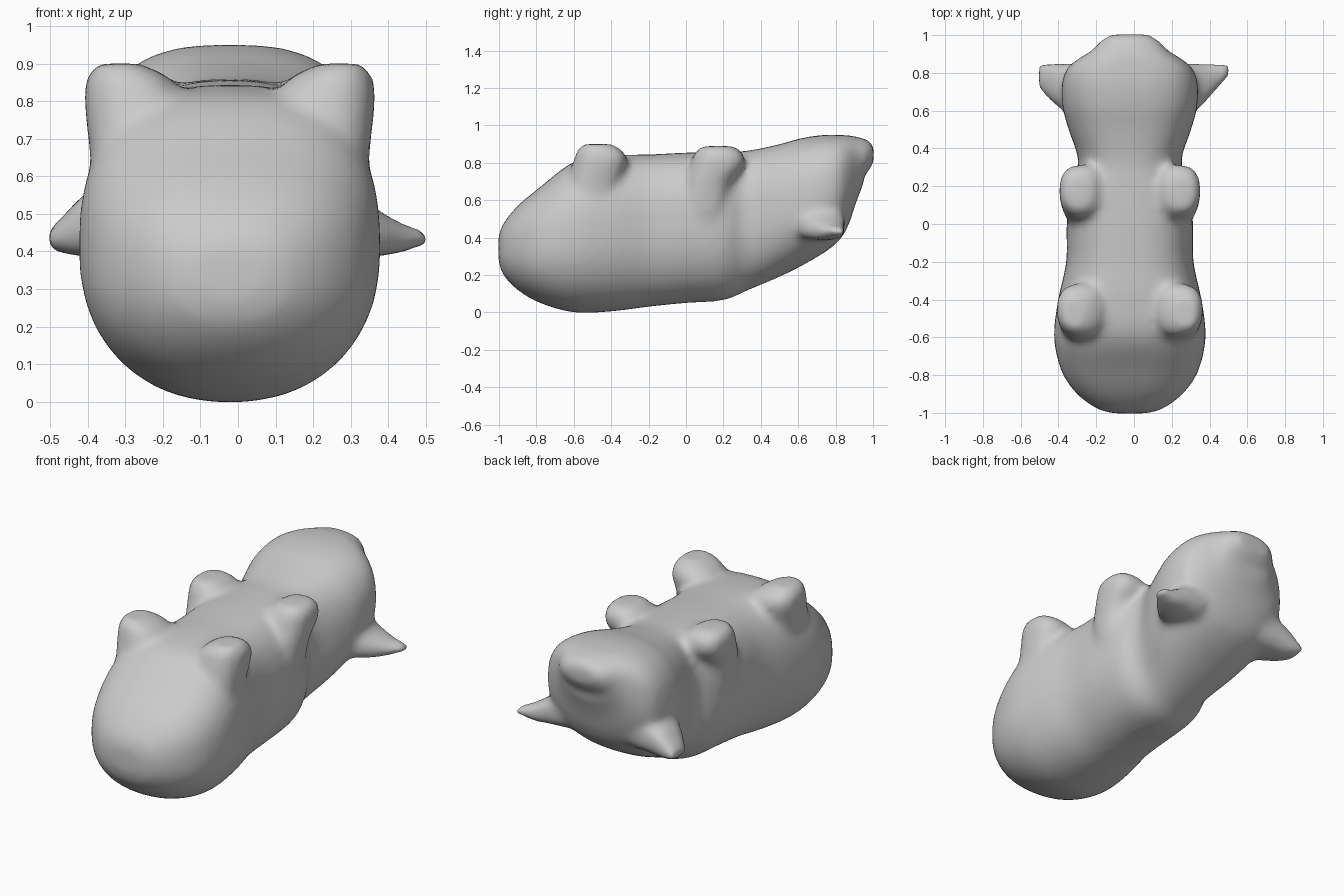
import bpy, bmesh, math
from mathutils import Vector

if "Cube" in bpy.data.objects:
    bpy.data.objects.remove(bpy.data.objects["Cube"], do_unlink=True)

X, Y, Z = Vector((1, 0, 0)), Vector((0, 1, 0)), Vector((0, 0, 1))
MID = -0.022  # the body sits slightly off centre because of the uneven ears


def loft(bm, rings, u, v, power, upper_power, sides=40):
    """Skin a closed tube through rings of (centre, half size on u, half size on v).
    The powers set how boxy the lower and upper halves of each ring are."""
    loops = []
    for centre, a, b in rings:
        loop = []
        for i in range(sides):
            t = math.tau * i / sides
            c, s = math.cos(t), math.sin(t)
            e = 2 / (upper_power if s > 0 else power)
            p = Vector(centre) + u * a * math.copysign(abs(c) ** e, c)
            loop.append(bm.verts.new(p + v * b * math.copysign(abs(s) ** e, s)))
        loops.append(loop)
    for low, high in zip(loops, loops[1:]):
        for i in range(sides):
            j = (i + 1) % sides
            bm.faces.new((low[i], low[j], high[j], high[i]))
    bm.faces.new(loops[0])
    bm.faces.new(loops[-1])


def smooth_path(points, steps=4):
    """Catmull-Rom interpolation through tuples of numbers."""
    padded = [points[0], *points, points[-1]]
    result = []
    for p, q, r, s in zip(padded, padded[1:], padded[2:], padded[3:]):
        for k in range(steps):
            t = k / steps
            result.append([b + t / 2 * (c - a + t * (2 * a - 5 * b + 4 * c - d
                           + t * (3 * (b - c) + d - a))) for a, b, c, d in zip(p, q, r, s)])
    return result + [points[-1]]


bm = bmesh.new()

# Body and head: y, bottom, top, half width
profile = [
    (-1.003, .28, .4, .08), (-.98, .205, .47, .17), (-.9, .12, .57, .28),
    (-.78, .05, .67, .362), (-.6, .0, .805, .402), (-.4, .005, .84, .38),
    (-.2, .03, .845, .337), (0, .05, .855, .335), (.2, .065, .86, .318),
    (.33, .118, .865, .272), (.5, .19, .90, .325), (.62, .25, .933, .357),
    (.74, .32, .95, .36), (.82, .385, .95, .335), (.87, .47, .948, .28),
    (.91, .59, .94, .215), (.95, .69, .93, .165),
]
rings = [((MID, y, (b + t) / 2), w, (t - b) / 2) for y, b, t, w in smooth_path(profile)]
loft(bm, rings, X, Z, 2.2, 2.65)

# Snout, tilted towards the top
loft(bm, [((MID, .8, .8), .24, .14), ((MID, .92, .815), .2, .12),
          ((MID, .975, .84), .15, .085), ((MID, 1.004, .845), .1, .04)], X, Z, 2.4, 2.4)

# Stubby legs pointing up out of thick haunches: side offset, y, z, half sizes
hind = [(.2, -.53, .4, .15, .18), (.222, -.5, .65, .15, .15),
        (.253, -.46, .8, .134, .145), (.27, -.46, .86, .112, .125), (.297, -.475, .9, .06, .08)]
fore = [(.19, .1, .32, .1, .1), (.21, .1, .52, .13, .12), (.226, .115, .68, .134, .13),
        (.247, .165, .78, .126, .145), (.26, .175, .85, .11, .13), (.27, .17, .89, .065, .085)]
for side in (-1, 1):
    for leg in (hind, fore):
        loft(bm, [((MID + side * x, y, z), a, b) for x, y, z, a, b in smooth_path(leg)],
             X, Y, 2.3, 2.6)

# Ears with a straight rear edge: x, front edge, bottom, top; the right one is blunter
ear_back = .85
left_ear = [(.2, .52, .38, .62), (.32, .59, .385, .55), (.38, .645, .385, .505),
            (.45, .725, .4, .468), (.507, .785, .415, .455)]
right_ear = [(-.22, .52, .38, .64), (-.35, .58, .385, .59), (-.42, .635, .385, .545),
             (-.47, .68, .395, .49), (-.507, .725, .405, .455)]
for ear in (left_ear, right_ear):
    loft(bm, [((x, (front + ear_back) / 2, (low + high) / 2), (ear_back - front) / 2, (high - low) / 2)
              for x, front, low, high in ear], Y, Z, 2.6, 2.6)

bmesh.ops.recalc_face_normals(bm, faces=bm.faces)
mesh = bpy.data.meshes.new("pig_body")
bm.to_mesh(mesh)
bm.free()
pig = bpy.data.objects.new("pig_body", mesh)
bpy.context.collection.objects.link(pig)

# Fuse the parts and soften the joins
remesh = pig.modifiers.new("fuse", "REMESH")
remesh.mode = "VOXEL"
remesh.voxel_size = .02
remesh.use_smooth_shade = True
soften = pig.modifiers.new("soften", "SMOOTH")
soften.factor = .5
soften.iterations = 12

grey = bpy.data.materials.new("plain_grey")
grey.use_nodes = True
colour = (.6, .6, .6, 1)
grey.diffuse_color = colour
grey.node_tree.nodes["Principled BSDF"].inputs["Base Color"].default_value = colour
mesh.materials.append(grey)
